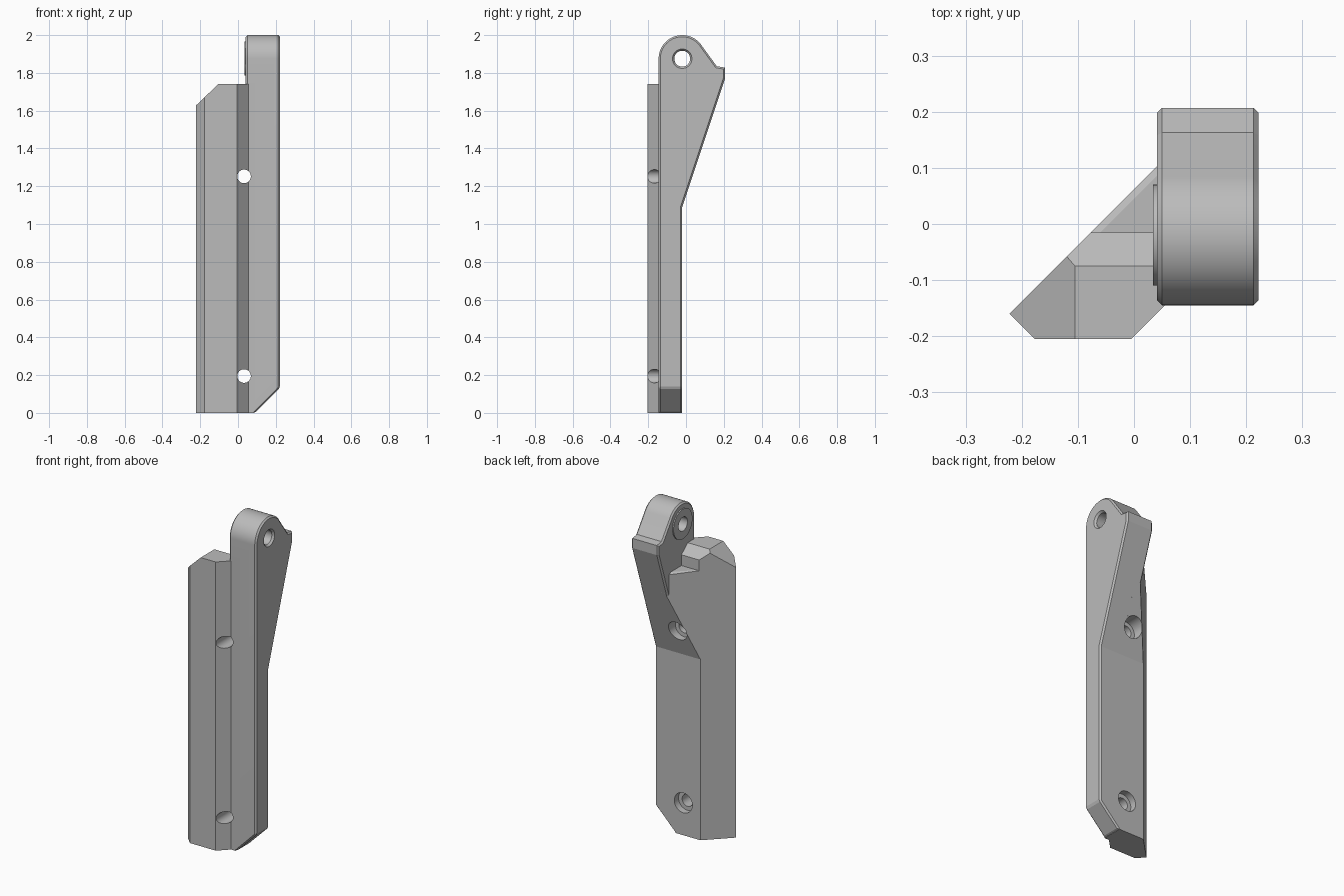
import bpy, bmesh, math
from mathutils import Vector, Matrix

cube = bpy.data.objects.get("Cube")
if cube:
    bpy.data.objects.remove(cube, do_unlink=True)

grey = bpy.data.materials.new("Plain grey")
grey.use_nodes = True
grey.diffuse_color = (0.5, 0.5, 0.5, 1)
grey.node_tree.nodes["Principled BSDF"].inputs["Base Color"].default_value = (0.5, 0.5, 0.5, 1)


def make(name, bm):
    bmesh.ops.recalc_face_normals(bm, faces=bm.faces[:])
    mesh = bpy.data.meshes.new(name)
    bm.to_mesh(mesh)
    bm.free()
    mesh.materials.append(grey)
    ob = bpy.data.objects.new(name, mesh)
    bpy.context.collection.objects.link(ob)
    return ob


def prism(outline, axis, lo, hi):
    """Extrude an outline along x (points are y, z) or along z (points are x, y)."""
    bm = bmesh.new()
    place = (lambda p: (lo, *p)) if axis == "x" else (lambda p: (*p, lo))
    face = bm.faces.new([bm.verts.new(place(p)) for p in outline])
    moved = bmesh.ops.extrude_face_region(bm, geom=[face])["geom"]
    step = Vector((hi - lo, 0, 0)) if axis == "x" else Vector((0, 0, hi - lo))
    bmesh.ops.translate(bm, vec=step, verts=[v for v in moved if isinstance(v, bmesh.types.BMVert)])
    bmesh.ops.recalc_face_normals(bm, faces=bm.faces[:])
    return bm


def slice_off(bm, point, normal):
    """Remove the side the normal points to and cap the cut."""
    cut = bmesh.ops.bisect_plane(bm, geom=bm.verts[:] + bm.edges[:] + bm.faces[:], plane_co=point,
                                 plane_no=normal, clear_outer=True)["geom_cut"]
    bmesh.ops.contextual_create(bm, geom=[e for e in cut if isinstance(e, bmesh.types.BMEdge)])


def bevel(bm, edges, width):
    bmesh.ops.bevel(bm, geom=edges, offset=width, offset_type="OFFSET", segments=1,
                    profile=0.5, affect="EDGES")


def rod(name, start, end, r1, r2=None):
    a, b = Vector(start), Vector(end)
    turn = (b - a).to_track_quat("Z", "Y").to_matrix().to_4x4()
    bm = bmesh.new()
    bmesh.ops.create_cone(bm, cap_ends=True, segments=48, radius1=r1, radius2=r2 or r1,
                          depth=(b - a).length, matrix=Matrix.Translation((a + b) / 2) @ turn)
    return make(name, bm)


def combine(target, other, operation):
    mod = target.modifiers.new(operation, "BOOLEAN")
    mod.operation, mod.solver, mod.object = operation, "EXACT", other
    graph = bpy.context.evaluated_depsgraph_get()
    mesh = bpy.data.meshes.new_from_object(target.evaluated_get(graph))
    target.modifiers.clear()
    target.data = mesh
    bpy.data.objects.remove(other, do_unlink=True)


# Arm: rounded eye on top, flared lip at the back, bevelled flanks
EYE_Y, EYE_Z = -0.02, 1.875
arc = [(EYE_Y + 0.125 * math.cos(t), EYE_Z + 0.125 * math.sin(t))
       for t in (math.radians(30 + 150 * i / 30) for i in range(31))]
side = [(-0.145, 0), (-0.02, 0), (-0.02, 1.09), (0.207, 1.77), (0.207, 1.828), (0.163, 1.835)] + arc
bm = prism(side, "x", 0.041, 0.222)
slice_off(bm, (0.09, 0, 0), (1, 0, -1))
flanks = [f for f in bm.faces if abs(f.normal.x) > 0.5]
bevel(bm, list({e for f in flanks for e in f.edges}), 0.009)
arm = make("bracket", bm)

# Wing: diagonal plan crossed with its stepped side outline
plan = [(-0.222, -0.16), (-0.177, -0.205), (-0.005, -0.205), (0.055, -0.145),
        (0.085, -0.145), (0.085, 0.147)]
step = [(-0.25, 0), (-0.02, 0), (-0.02, 1.09), (0.117, 1.5), (0.117, 1.625), (-0.015, 1.625),
        (-0.015, 1.69), (-0.075, 1.74), (-0.25, 1.74)]
wing = make("wing", prism(plan, "z", -0.1, 1.9))
combine(wing, make("wing_side", prism(step, "x", -0.3, 0.2)), "INTERSECT")
bm = bmesh.new()
bm.from_mesh(wing.data)
slice_off(bm, (-0.105, 0, 1.74), (-0.69, 0, 0.72))
ledge = [e for e in bm.edges if all(abs(v.co.z - 1.625) < 0.002 and abs(v.co.y - v.co.x - 0.062) < 0.003
                                    for v in e.verts)]
bevel(bm, ledge, 0.012)
bmesh.ops.recalc_face_normals(bm, faces=bm.faces[:])
bm.to_mesh(wing.data)
bm.free()
combine(arm, wing, "UNION")

# Raised pad around the eye, then the eye bore with countersunk outer rim
combine(arm, rod("eye_pad", (0.034, EYE_Y, EYE_Z), (0.1, EYE_Y, EYE_Z), 0.09), "UNION")
combine(arm, rod("eye_bore", (-0.1, EYE_Y, EYE_Z), (0.3, EYE_Y, EYE_Z), 0.042), "DIFFERENCE")
combine(arm, rod("eye_rim", (0.21, EYE_Y, EYE_Z), (0.23, EYE_Y, EYE_Z), 0.042, 0.058), "DIFFERENCE")

# Screw holes with counterbores from the back
for z, seat in ((0.195, -0.06), (1.252, -0.03)):
    combine(arm, rod("screw_hole", (0.032, -0.3, z), (0.032, 0.3, z), 0.036), "DIFFERENCE")
    combine(arm, rod("counterbore", (0.032, seat, z), (0.032, 0.3, z), 0.06), "DIFFERENCE")

# Smooth the round surfaces, keep every facet edge sharp
bpy.ops.object.select_all(action="DESELECT")
arm.select_set(True)
bpy.context.view_layer.objects.active = arm
bpy.ops.object.shade_smooth_by_angle(angle=math.radians(12))
